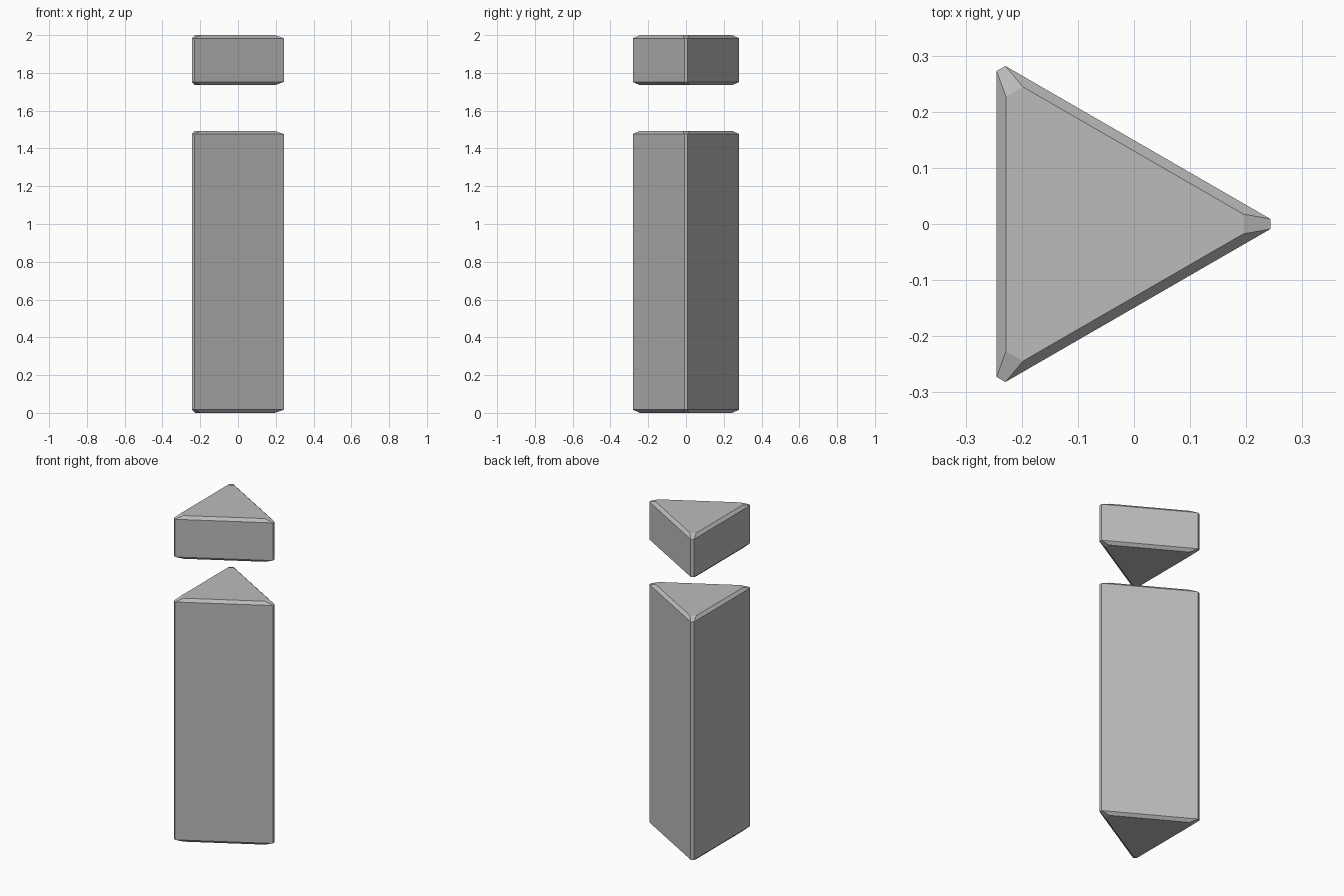
import bpy
import bmesh
from math import cos, sin, tau

cube = bpy.data.objects.get("Cube")
if cube:
    bpy.data.objects.remove(cube, do_unlink=True)

CENTRE_X = -0.077
BEVEL = 0.017
OUTER = (0.32, 0.009)    # corner reach and half width of its flat
INNER = (0.272, 0.0175)

grey = bpy.data.materials.new("grey")
grey.use_nodes = True
colour = (0.5, 0.5, 0.5, 1)
grey.diffuse_color = colour
grey.node_tree.nodes["Principled BSDF"].inputs["Base Color"].default_value = colour


def ring(bm, size, z):
    """Triangle with blunted corners."""
    reach, half = size
    verts = []
    for i in range(3):
        a = i * tau / 3
        for w in (-half, half):
            verts.append(bm.verts.new((CENTRE_X + reach * cos(a) - w * sin(a),
                                       reach * sin(a) + w * cos(a), z)))
    return verts


def prism(name, bottom, top):
    """Triangular prism with chamfered edges."""
    bm = bmesh.new()
    rings = [ring(bm, INNER, bottom), ring(bm, OUTER, bottom + BEVEL),
             ring(bm, OUTER, top - BEVEL), ring(bm, INNER, top)]
    for low, high in zip(rings, rings[1:]):
        for i in range(6):
            j = (i + 1) % 6
            bm.faces.new((low[i], low[j], high[j], high[i]))
    bm.faces.new(reversed(rings[0]))
    bm.faces.new(rings[-1])
    bmesh.ops.recalc_face_normals(bm, faces=bm.faces)
    mesh = bpy.data.meshes.new(name)
    bm.to_mesh(mesh)
    bm.free()
    mesh.materials.append(grey)
    bpy.context.collection.objects.link(bpy.data.objects.new(name, mesh))


# Tall column and the short block floating above it
prism("lower_column", 0, 1.493)
prism("upper_block", 1.735, 2)
